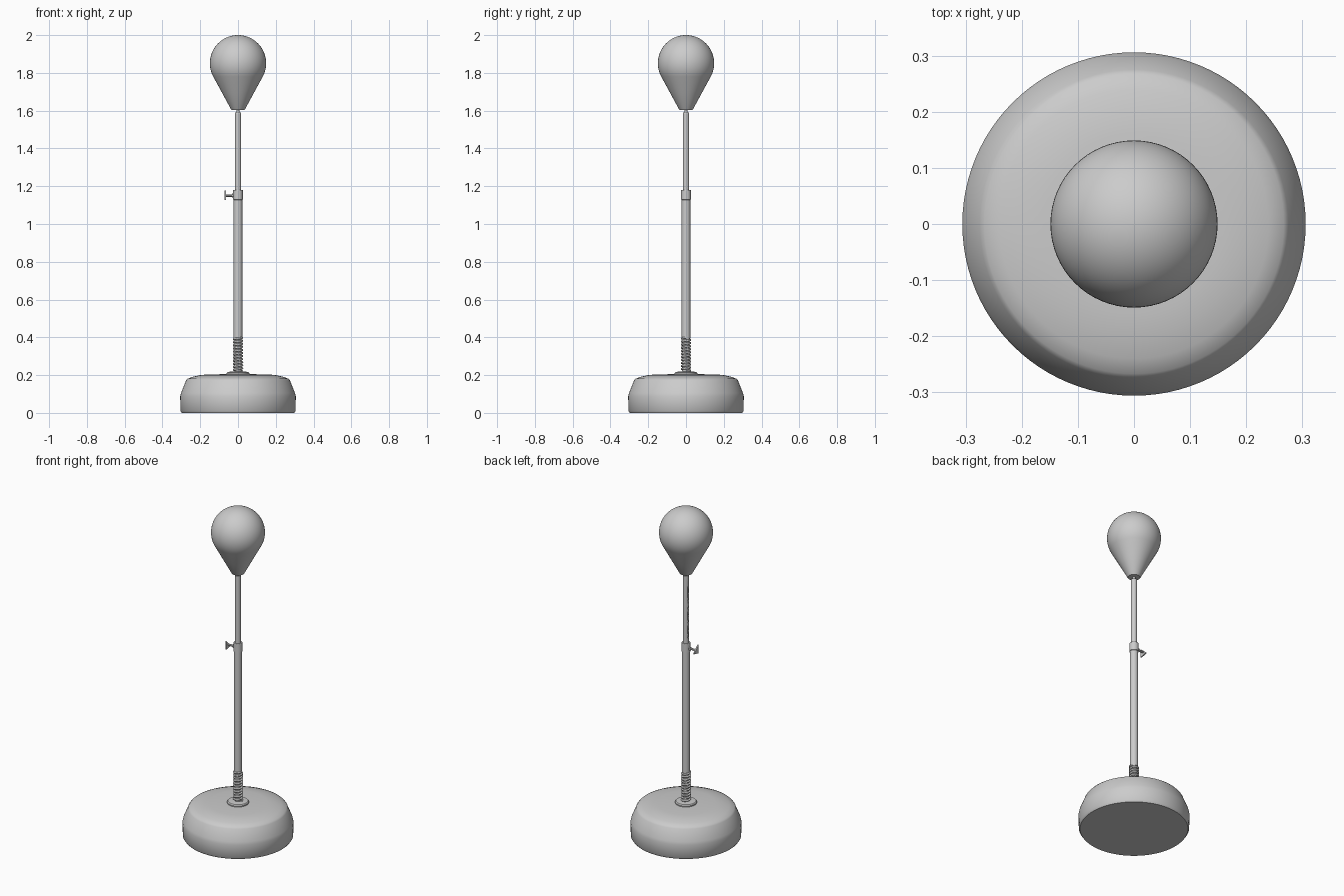
import bpy, bmesh
from math import sin, cos, pi, radians
from mathutils import Matrix

cube = bpy.data.objects.get("Cube")
if cube:
    bpy.data.objects.remove(cube)

grey = bpy.data.materials.new("grey")
grey.use_nodes = True
colour = (0.6, 0.6, 0.6, 1)
grey.diffuse_color = colour
grey.node_tree.nodes["Principled BSDF"].inputs["Base Color"].default_value = colour


def finish(name, bm, angle=30):
    bmesh.ops.recalc_face_normals(bm, faces=bm.faces)
    mesh = bpy.data.meshes.new(name)
    bm.to_mesh(mesh)
    bm.free()
    mesh.materials.append(grey)
    obj = bpy.data.objects.new(name, mesh)
    bpy.context.collection.objects.link(obj)
    bpy.ops.object.select_all(action='DESELECT')
    obj.select_set(True)
    bpy.context.view_layer.objects.active = obj
    bpy.ops.object.shade_smooth_by_angle(angle=radians(angle))
    return obj


def lathe(name, profile, sides=32, angle=30, matrix=None):
    """Turn (radius, height) points around z; open ends are capped."""
    bm = bmesh.new()
    rings = [[bm.verts.new((r * cos(2 * pi * i / sides), r * sin(2 * pi * i / sides), z))
              for i in range(sides)] for r, z in profile]
    for a, b in zip(rings, rings[1:]):
        for i in range(sides):
            j = (i + 1) % sides
            bm.faces.new((a[i], a[j], b[j], b[i]))
    bm.faces.new(rings[0][::-1])
    bm.faces.new(rings[-1])
    if matrix:
        bm.transform(matrix)
    return finish(name, bm, angle)


def sideways(z):
    """Point a lathed part towards -x at height z."""
    return Matrix.Translation((0, 0, z)) @ Matrix.Rotation(-pi / 2, 4, 'Y')


# Weighted base and its flange
lathe("base", [(0.298, 0), (0.305, 0.01), (0.306, 0.088), (0.302, 0.105), (0.275, 0.172),
               (0.267, 0.181), (0.24, 0.191), (0.2, 0.2), (0.16, 0.204), (0.05, 0.205)], 96, 35)
lathe("flange", [(0.06, 0.2), (0.06, 0.211), (0.055, 0.217), (0.03, 0.219)])

# Coil spring around a core
lathe("spring_core", [(0.019, 0.21), (0.019, 0.41)])
turns, steps = 11, 20
curve = bpy.data.curves.new("spring", 'CURVE')
curve.dimensions = '3D'
curve.bevel_depth = 0.0055
curve.bevel_resolution = 2
curve.use_fill_caps = True
spline = curve.splines.new('POLY')
spline.points.add(turns * steps)
for i, p in enumerate(spline.points):
    a = 2 * pi * i / steps
    p.co = (0.0225 * cos(a), 0.0225 * sin(a), 0.22 + 0.178 * i / (turns * steps), 1)
curve.materials.append(grey)
spring = bpy.data.objects.new("spring", curve)
bpy.context.collection.objects.link(spring)

# Telescopic pole
lathe("lower_tube", [(0.023, 0.395), (0.023, 1.14)])
lathe("collar", [(0.023, 1.128), (0.026, 1.13), (0.026, 1.178), (0.024, 1.181)])
upper = lathe("upper_tube", [(0.017, 1.1), (0.017, 1.586), (0.015, 1.589)])

# Row of adjustment holes in the upper tube
for k in range(7):
    cutter = lathe("hole_cutter", [(0.006, 0.011), (0.006, 0.03)], 12,
                   matrix=sideways(1.215 + 0.045 * k))
    cutter.hide_render = True
    mod = upper.modifiers.new("hole", 'BOOLEAN')
    mod.operation = 'DIFFERENCE'
    mod.object = cutter
    bpy.context.view_layer.objects.active = upper
    bpy.ops.object.modifier_apply(modifier=mod.name)
    bpy.data.objects.remove(cutter)

# Locking screw with a triangular grip
lathe("screw_shaft", [(0.006, 0.02), (0.006, 0.066)], 12, matrix=sideways(1.15))
lathe("screw_nut", [(0.011, 0.02), (0.011, 0.032)], 6, matrix=sideways(1.15))
bm = bmesh.new()
corners = [(-0.02, 1.178), (0.025, 1.136), (-0.02, 1.126)]
face = bm.faces.new([bm.verts.new((-0.064, y, z)) for y, z in corners])
top = bmesh.ops.extrude_face_region(bm, geom=[face])["geom"]
bmesh.ops.translate(bm, vec=(-0.007, 0, 0),
                    verts=[v for v in top if isinstance(v, bmesh.types.BMVert)])
finish("screw_grip", bm)

# Punch ball: round top running tangentially into a cone
lathe("neck", [(0.008, 1.58), (0.008, 1.615)], 16)
dome = [radians(-28.5 + 118 * i / 24) for i in range(25)]
lathe("ball", [(0.034, 1.603), (0.037, 1.607), (0.084, 1.694)] +
      [(0.149 * cos(a), 1.851 + 0.149 * sin(a)) for a in dome], 64, 40)
